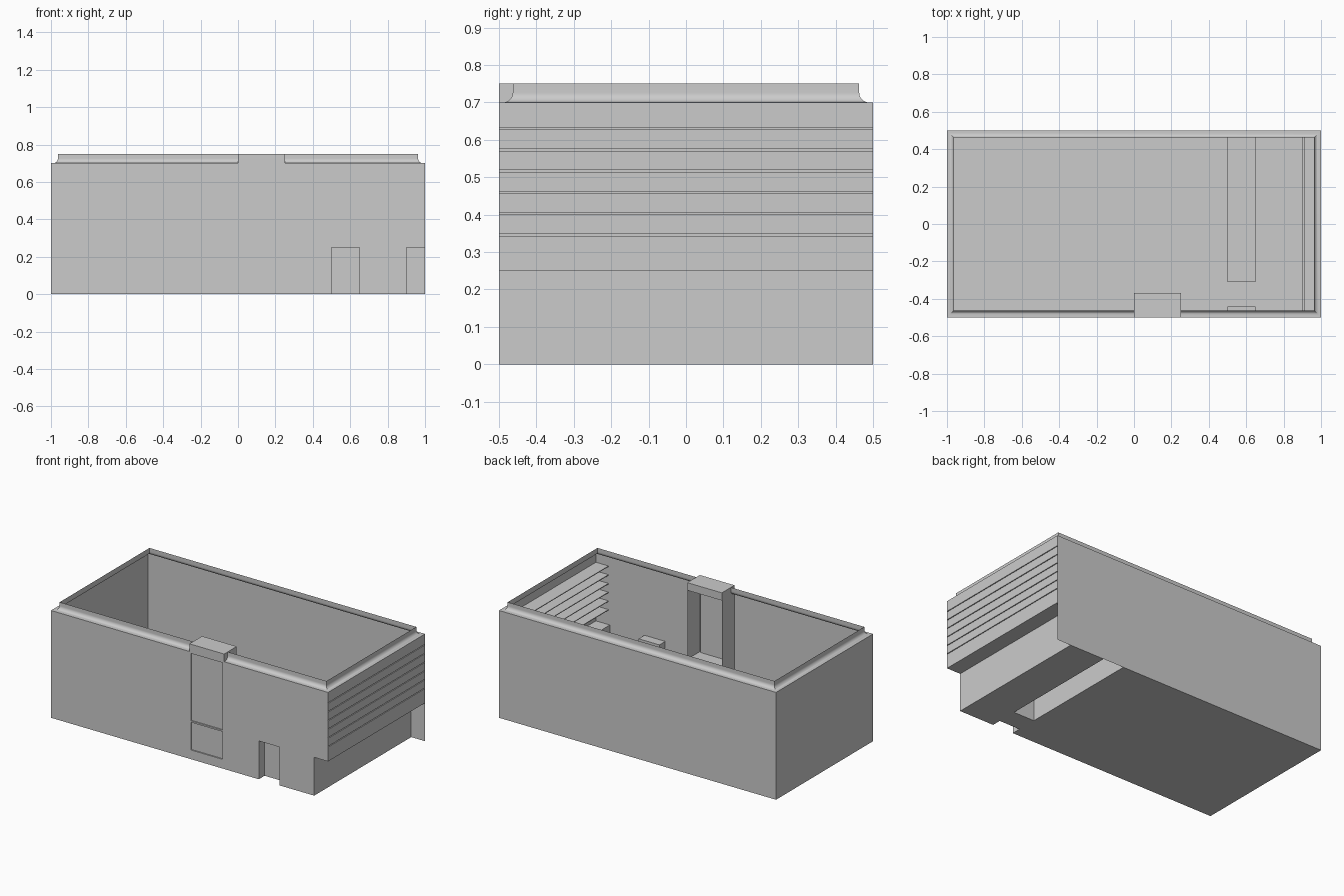
import bpy, bmesh, math

if "Cube" in bpy.data.objects:
    bpy.data.objects.remove(bpy.data.objects["Cube"])


def grid(bm, axis, pos, us, vs, sign=1, holes=()):
    """Flat sheet of cells at axis=pos; u, v are the other two axes in order. Holes are (u, v) cell indices."""
    for i in range(len(us) - 1):
        for j in range(len(vs) - 1):
            if (i, j) in holes:
                continue
            corners = [(us[i], vs[j]), (us[i + 1], vs[j]), (us[i + 1], vs[j + 1]), (us[i], vs[j + 1])]
            verts = []
            for c in corners:
                p = list(c)
                p.insert(axis, pos)
                verts.append(bm.verts.new(p))
            f = bm.faces.new(verts)
            f.normal_update()
            if f.normal[axis] * sign < 0:
                f.normal_flip()


def finish(bm, name):
    bmesh.ops.remove_doubles(bm, verts=bm.verts, dist=1e-5)
    me = bpy.data.meshes.new(name)
    bm.to_mesh(me)
    bm.free()
    ob = bpy.data.objects.new(name, me)
    bpy.context.collection.objects.link(ob)
    return ob


X, Y, Z = 0, 1, 2

# Outer walls and floor: thin sheets, open at the top
bm = bmesh.new()
grid(bm, Y, -.5, [-1, 0, .25, .5, .65, .9, 1], [0, .05, .25, .7], -1,
     {(1, 1), (1, 2), (3, 0), (3, 1), (5, 0), (5, 1)})
grid(bm, Y, .5, [-1, 1], [0, .7], 1)
grid(bm, X, -1, [-.5, .5], [0, .7], -1)
grid(bm, Z, 0, [-1, .5, .65, .9], [-.5, -.44, -.31, .5], -1, {(1, 0), (1, 2)})
finish(bm, "walls_and_floor")

# Undercut along the right side
bm = bmesh.new()
grid(bm, X, .9, [-.5, .5], [0, .25], 1)
grid(bm, Z, .25, [.9, 1], [-.5, .5], -1)
finish(bm, "side_undercut")

# Right wall strips with deep thin slots between them
bm = bmesh.new()
low = .25
for k in range(6):
    z0 = .343 + k * .0569
    z1 = z0 + .005
    grid(bm, X, 1, [-.5, .5], [low, z0], 1)
    grid(bm, Z, z0, [.91, 1], [-.5, .5], 1)
    grid(bm, Z, z1, [.91, 1], [-.5, .5], -1)
    grid(bm, X, .91, [-.5, .5], [z0, z1], 1)
    low = z1
grid(bm, X, 1, [-.5, .5], [low, .7], 1)
finish(bm, "louvre_wall")

# Door recess in the front and the long recess under the floor
for name, y0, y1, end, s in (("door_recess", -.5, -.44, -.44, -1),
                             ("floor_recess", -.31, .5, -.31, 1)):
    bm = bmesh.new()
    grid(bm, X, .5, [y0, y1], [0, .25], 1)
    grid(bm, X, .65, [y0, y1], [0, .25], -1)
    grid(bm, Y, end, [.5, .65], [0, .25], s)
    grid(bm, Z, .25, [.5, .65], [y0, y1], -1)
    finish(bm, name)

# Window frame with two slightly sunken panes
bm = bmesh.new()
grid(bm, Y, -.5, [0, .01, .24, .25], [.05, .06, .24, .25, .69, .7], -1, {(1, 1), (1, 3)})
yp = -.492
for z0, z1 in ((.06, .24), (.25, .69)):
    grid(bm, Y, yp, [.01, .24], [z0, z1], -1)
    grid(bm, X, .01, [-.5, yp], [z0, z1], 1)
    grid(bm, X, .24, [-.5, yp], [z0, z1], -1)
    grid(bm, Z, z0, [.01, .24], [-.5, yp], 1)
    grid(bm, Z, z1, [.01, .24], [-.5, yp], -1)
finish(bm, "window")

# Window bay: side sheets, shelf and a solid cap, open to the inside
bm = bmesh.new()
grid(bm, X, 0, [-.5, -.37], [0, .7, .75], -1)
grid(bm, X, .25, [-.5, -.37], [0, .7, .75], 1)
grid(bm, Z, .25, [0, .25], [-.5, -.37], 1)
grid(bm, Z, .7, [0, .25], [-.5, -.37], -1)
grid(bm, Z, .75, [0, .25], [-.5, -.37], 1)
grid(bm, Y, -.5, [0, .25], [.7, .75], -1)
grid(bm, Y, -.37, [0, .25], [.7, .75], 1)
finish(bm, "window_bay")

# Coved cornice swept round the rim as (inset, height)
r = .026
profile = [(0, .7)]
for k in range(9):
    a = math.radians(90 * k / 8)
    profile.append((.037 - r + r * math.sin(a), .7 + r - r * math.cos(a)))
profile.append((.037, .75))
bm = bmesh.new()
rings = [[bm.verts.new((sx * (1 - d), sy * (.5 - d), z))
          for sx, sy in ((-1, -1), (1, -1), (1, 1), (-1, 1))] for d, z in profile]
for a, b in zip(rings, rings[1:]):
    for i in range(4):
        j = (i + 1) % 4
        bm.faces.new((a[i], a[j], b[j], b[i]))
cornice = finish(bm, "cornice")
bpy.context.view_layer.objects.active = cornice
cornice.select_set(True)
bpy.ops.object.shade_smooth_by_angle(angle=math.radians(30))
